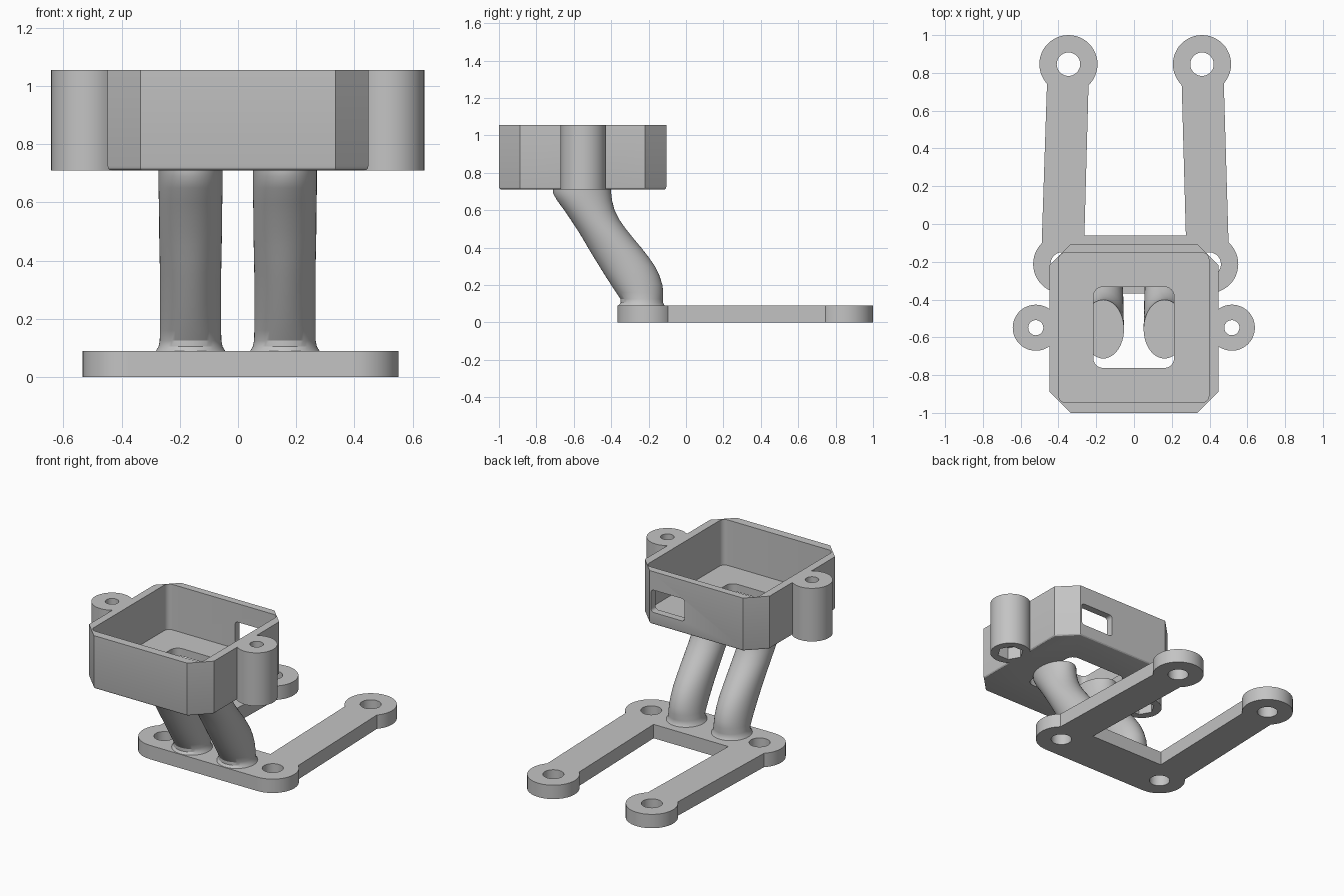
import bpy
import bmesh
from math import cos, sin, pi

cube = bpy.data.objects.get("Cube")
if cube:
    bpy.data.objects.remove(cube, do_unlink=True)

grey = bpy.data.materials.new("plain_grey")
grey.use_nodes = True
grey.diffuse_color = (0.55, 0.55, 0.55, 1)
grey.node_tree.nodes["Principled BSDF"].inputs["Base Color"].default_value = (0.55, 0.55, 0.55, 1)


def finish(name, bm):
    bmesh.ops.recalc_face_normals(bm, faces=bm.faces)
    mesh = bpy.data.meshes.new(name)
    bm.to_mesh(mesh)
    bm.free()
    mesh.materials.append(grey)
    obj = bpy.data.objects.new(name, mesh)
    bpy.context.collection.objects.link(obj)
    return obj


def prism(name, pts, z0, z1, bottom_bevel=0):
    """Extrude a flat outline between two heights."""
    bm = bmesh.new()
    face = bm.faces.new([bm.verts.new((x, y, z0)) for x, y in pts])
    top = bmesh.ops.extrude_face_region(bm, geom=[face], use_keep_orig=True)
    for v in top["geom"]:
        if isinstance(v, bmesh.types.BMVert):
            v.co.z = z1
    if bottom_bevel:
        rim = [e for e in bm.edges if all(v.co.z == e.verts[0].co.z < z1 - 0.001 for v in e.verts)]
        bmesh.ops.recalc_face_normals(bm, faces=bm.faces)
        bmesh.ops.bevel(bm, geom=rim, offset=bottom_bevel, segments=3, profile=0.5, affect='EDGES')
    return finish(name, bm)


def circle(cx, cy, r, n=48):
    return [(cx + r * cos(2 * pi * i / n), cy + r * sin(2 * pi * i / n)) for i in range(n)]


def rounded_rect(x0, x1, y0, y1, r, n=6):
    corners = [(x1 - r, y1 - r), (x0 + r, y1 - r), (x0 + r, y0 + r), (x1 - r, y0 + r)]
    return [(cx + r * cos(pi / 2 * (q + i / n)), cy + r * sin(pi / 2 * (q + i / n)))
            for q, (cx, cy) in enumerate(corners) for i in range(n + 1)]


def combine(obj, other, operation):
    """Apply a boolean and discard the helper."""
    mod = obj.modifiers.new("boolean", 'BOOLEAN')
    mod.object, mod.operation, mod.solver = other, operation, 'EXACT'
    bpy.context.view_layer.objects.active = obj
    bpy.ops.object.modifier_apply(modifier=mod.name)
    bpy.data.objects.remove(other, do_unlink=True)


def smooth(obj):
    bpy.ops.object.select_all(action='DESELECT')
    obj.select_set(True)
    bpy.context.view_layer.objects.active = obj
    bpy.ops.object.shade_smooth_by_angle(angle=0.5)


# Base plate: crossbar, two arms and four mounting rings
THICK = 0.09
rings = [(-0.38, -0.212), (0.398, -0.212), (-0.347, 0.846), (0.36, 0.846)]
base = prism("base_plate", [(-0.38, -0.367), (0.398, -0.367), (0.398, -0.06), (-0.38, -0.06)], 0, THICK)
arms = [[(-0.49, -0.15), (-0.265, -0.15), (-0.24, 0.76), (-0.46, 0.76)],
        [(0.277, -0.15), (0.502, -0.15), (0.475, 0.76), (0.252, 0.76)]]
for arm in arms:
    combine(base, prism("arm", arm, 0, THICK), 'UNION')
for x, y in rings:
    combine(base, prism("ring", circle(x, y, 0.154), 0, THICK), 'UNION')
for x, y in rings:
    combine(base, prism("hole", circle(x, y, 0.062), -0.1, 0.2), 'DIFFERENCE')
smooth(base)

# Curved legs: height, front edge, back edge, half width
sections = [(0.08, -0.367, -0.108, 0.125), (0.092, -0.36, -0.115, 0.118), (0.105, -0.35, -0.123, 0.11),
            (0.125, -0.35, -0.124, 0.106), (0.16, -0.374, -0.122, 0.105), (0.2, -0.4, -0.126, 0.105),
            (0.25, -0.432, -0.142, 0.105), (0.3, -0.463, -0.166, 0.105), (0.35, -0.494, -0.201, 0.105),
            (0.4, -0.524, -0.24, 0.106), (0.45, -0.553, -0.282, 0.107), (0.5, -0.584, -0.322, 0.108),
            (0.55, -0.617, -0.357, 0.108), (0.6, -0.651, -0.382, 0.109), (0.65, -0.688, -0.395, 0.11),
            (0.69, -0.711, -0.4, 0.11), (0.711, -0.712, -0.401, 0.11)]
for name, cx in (("right_leg", -0.163), ("left_leg", 0.161)):
    bm = bmesh.new()
    loops = []
    for z, front, back, half in sections:
        mid, depth = (front + back) / 2, (back - front) / 2
        loops.append([bm.verts.new((cx + half * x, mid + depth * y, z)) for x, y in circle(0, 0, 1)])
    for low, high in zip(loops, loops[1:]):
        for i in range(len(low)):
            j = (i + 1) % len(low)
            bm.faces.new((low[i], low[j], high[j], high[i]))
    bm.faces.new(loops[0])
    bm.faces.new(loops[-1])
    smooth(finish(name, bm))

# Open box with chamfered corners and side lugs
BOTTOM, TOP = 0.71, 1.055
X, Y0, Y1, C = 0.448, -1.0, -0.105, 0.113
outline = [(-X + C, Y0), (X - C, Y0), (X, Y0 + C), (X, Y1 - C),
           (X - C, Y1), (-X + C, Y1), (-X, Y1 - C), (-X, Y0 + C)]
box = prism("box", outline, BOTTOM, TOP, bottom_bevel=0.015)
lugs = [(-0.52, -0.549), (0.518, -0.549)]
for x, y in lugs:
    combine(box, prism("lug", circle(x, y, 0.122), BOTTOM, TOP), 'UNION')

# Cavity, floor window, lug holes with hexagonal nut pockets, and back slot
combine(box, prism("cavity", rounded_rect(-0.398, 0.396, -0.945, -0.152, 0.035), 0.76, 1.2), 'DIFFERENCE')
combine(box, prism("window", rounded_rect(-0.215, 0.212, -0.762, -0.333, 0.05), 0.6, 0.9), 'DIFFERENCE')
for x, y in lugs:
    combine(box, prism("lug_hole", circle(x, y, 0.04, 32), 0.6, 1.2), 'DIFFERENCE')
    combine(box, prism("nut_pocket", circle(x, y, 0.08, 6), 0.6, 0.79), 'DIFFERENCE')
slot = prism("slot", rounded_rect(0.085, 0.325, 0.79, 0.935, 0.02), 0, 0.2)
for v in slot.data.vertices:
    x, height, depth = v.co
    v.co = (x, depth - 0.22, height)
slot.data.flip_normals()
combine(box, slot, 'DIFFERENCE')
smooth(box)
